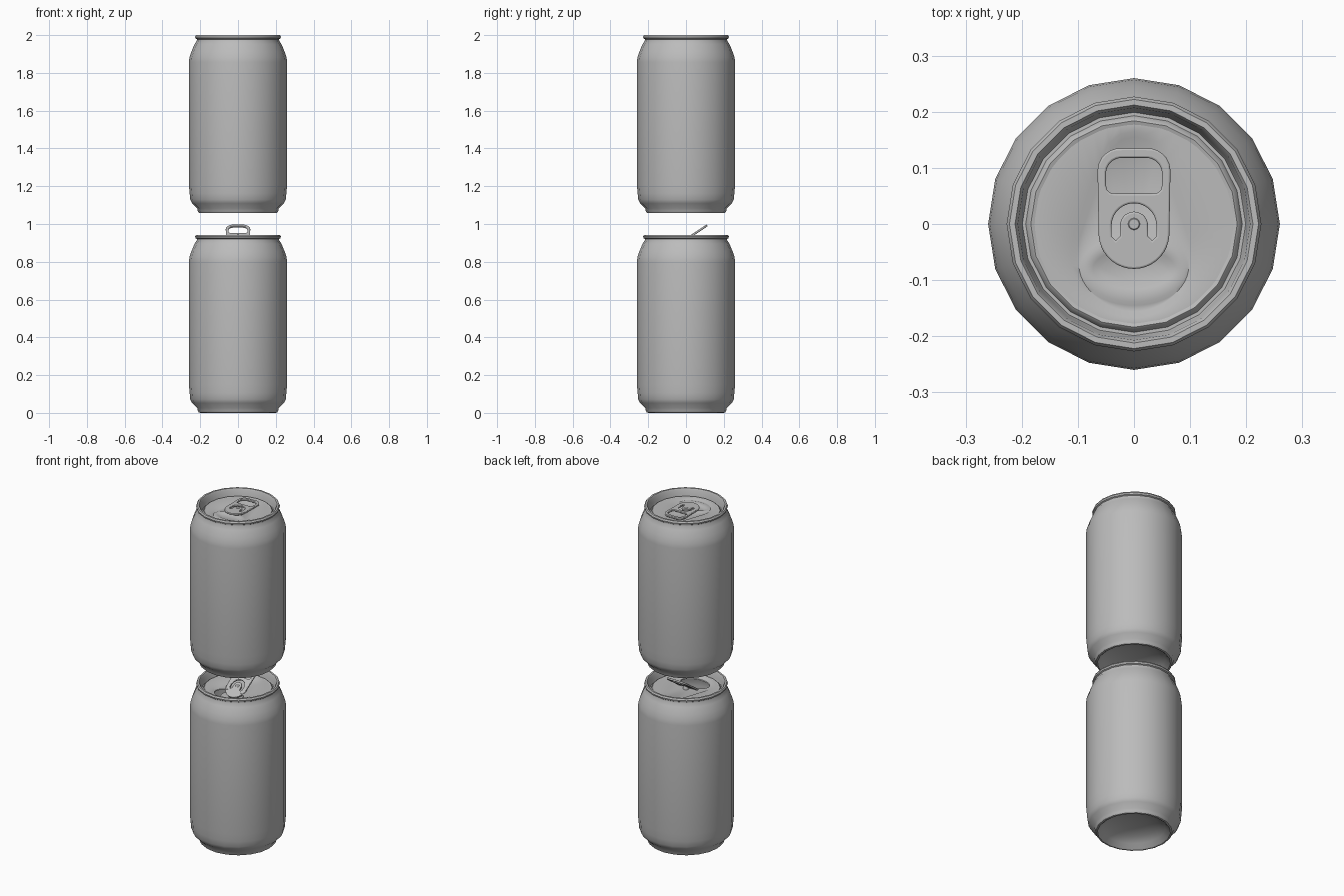
import bpy, bmesh, math
from mathutils import Matrix, Vector

if "Cube" in bpy.data.objects:
    bpy.data.objects.remove(bpy.data.objects["Cube"])

SIDES, RAYS = 20, 64
H = 0.943            # can height
LID = 0.906          # lid panel height inside a can

metal = bpy.data.materials.new("aluminium_grey")
metal.diffuse_color = (0.5, 0.5, 0.5, 1)
metal.use_nodes = True
metal.node_tree.nodes["Principled BSDF"].inputs["Base Color"].default_value = metal.diffuse_color


def finish(ob, angle=40):
    ob.data.materials.clear()
    ob.data.materials.append(metal)
    bpy.ops.object.select_all(action='DESELECT')
    ob.select_set(True)
    bpy.context.view_layer.objects.active = ob
    bpy.ops.object.shade_smooth_by_angle(angle=math.radians(angle))
    return ob


def loft(name, rings, cap=False, z=0.0):
    """Skin a list of equal-length closed rings; one-point rings are poles."""
    bm = bmesh.new()
    loops = [[bm.verts.new(p) for p in ring] for ring in rings]
    for a, b in zip(loops, loops[1:]):
        n = max(len(a), len(b))
        for i in range(n):
            j = (i + 1) % n
            if len(a) == 1:
                bm.faces.new((a[0], b[j], b[i]))
            else:
                bm.faces.new((a[i], a[j], b[j], b[i]))
    if cap:
        bm.faces.new(loops[-1])
    me = bpy.data.meshes.new(name)
    bm.to_mesh(me)
    bm.free()
    ob = bpy.data.objects.new(name, me)
    bpy.context.collection.objects.link(ob)
    ob.location.z = z
    return finish(ob)


def circle(r, z, n=SIDES):
    if r == 0:
        return [(0, 0, z)]
    return [(r * math.cos(math.tau * i / n), r * math.sin(math.tau * i / n), z) for i in range(n)]


def hull(circles, cy, n=RAYS):
    """Outline of the hull around circles (x, y, r), by rays from (0, cy)."""
    pts = []
    for i in range(n):
        d = Vector((math.cos(math.tau * i / n), math.sin(math.tau * i / n)))
        best = 0
        for a in circles:
            for b in circles:
                for k in range(41):
                    t = k / 40
                    x, y, r = (p + (q - p) * t for p, q in zip(a, b))
                    c = Vector((x, y - cy))
                    proj = c.dot(d)
                    disc = proj * proj - c.length_squared + r * r
                    if disc >= 0:
                        best = max(best, proj + math.sqrt(disc))
        pts.append((d.x * best, cy + d.y * best))
    return pts


def ellipse(rx, ry, cy, n=RAYS):
    return [(rx * math.cos(math.tau * i / n), cy + ry * math.sin(math.tau * i / n)) for i in range(n)]


def lift(pts, z):
    return [(x, y, z) for x, y in pts]


# can wall, from the domed base round the outside to the lid's edge
PROFILE = [(0, .066), (.07, .062), (.13, .048), (.17, .026), (.19, .005), (.198, 0),
           (.207, .002), (.213, .012), (.216, .026), (.243, .052), (.253, .072),
           (.256, .105), (.26, .15), (.26, .8), (.257, .825), (.247, .855), (.23, .895),
           (.218, .914), (.218, .921), (.225, .925), (.227, .934), (.222, .943),
           (.212, .943), (.207, .935), (.203, .905), (.199, .894), (.193, .894),
           (.188, .905), (.184, .908), (.178, LID), (.166, LID - .004)]

# pressed outlines of the lid
CY = -0.075
EDGE = hull([(0, 0, .177)], CY)
DROP = hull([(0, .105, .06), (0, -.055, .112)], CY)
DROP_IN = hull([(0, .105, .05), (0, -.055, .101)], CY)
HOLE_OUT = ellipse(.097, .0625, -.0825)

# pull tab outlines
TAB = hull([(0, -.017, .063), (-.025, .095, .04), (.025, .095, .04)], .03)
FINGER = hull([(-.022, .09, .028), (.022, .09, .028), (-.036, .068, .014), (.036, .068, .014)], .085, 40)


def slit():
    """U-shaped cut round the rivet tongue."""
    arc = [math.pi * i / 14 for i in range(15)]
    outer = [(.04 * math.cos(a), -.003 + .04 * math.sin(a)) for a in arc]
    inner = [(.025 * math.cos(a), -.003 + .025 * math.sin(a)) for a in reversed(arc)]
    return outer + [(-.04, -.022), (-.0325, -.029), (-.025, -.022)] + inner + \
        [(.025, -.022), (.0325, -.029), (.04, -.022)]


def pull_tab(name, z, tilt):
    cu = bpy.data.curves.new(name, 'CURVE')
    cu.dimensions, cu.fill_mode = '2D', 'BOTH'
    cu.extrude, cu.bevel_depth, cu.bevel_resolution, cu.offset = .002, .0035, 2, -.0035
    for pts in (TAB, FINGER, slit()):
        sp = cu.splines.new('POLY')
        sp.points.add(len(pts) - 1)
        for p, (x, y) in zip(sp.points, pts):
            p.co = (x, y, 0, 1)
        sp.use_cyclic_u = True
    ob = bpy.data.objects.new(name, cu)
    bpy.context.collection.objects.link(ob)
    bpy.ops.object.select_all(action='DESELECT')
    ob.select_set(True)
    bpy.context.view_layer.objects.active = ob
    bpy.ops.object.convert(target='MESH')
    ob = bpy.context.view_layer.objects.active
    ob.location.z = z
    ob.rotation_euler.x = math.radians(tilt)
    finish(ob)


def can(prefix, z, opened):
    loft(prefix + "_can_wall", [circle(r, h) for r, h in PROFILE], z=z)
    # lid panel with the pressed drop and the mouth ring
    rings = [lift(EDGE, LID), lift(DROP, LID), lift(DROP_IN, LID - .006), lift(HOLE_OUT, LID - .006)]
    if opened:
        rings += [lift(ellipse(.088, .056, -.086), LID - .006), lift(ellipse(.086, .054, -.086), LID - .011)]
    else:
        rings += [lift(ellipse(.09, .056, -.0825), LID - .003), lift(ellipse(.073, .036, -.08), LID - .006),
                  lift(ellipse(.06, .026, -.08), LID - .011)]
    loft(prefix + "_lid", rings, cap=not opened, z=z)
    # rivet holding the tab
    loft(prefix + "_rivet", [circle(.016, LID - .007), circle(.014, LID + .014),
                             circle(.009, LID + .019)], cap=True, z=z)
    pull_tab(prefix + "_pull_tab", z + LID + .012, 34 if opened else 0)
    if opened:
        # mouth flap pushed down into the can, hinged at the rear of the hole
        flap = loft("open_mouth_flap", [lift(ellipse(.08, .05, -.05), 0), lift(ellipse(.07, .042, -.05), -.003)],
                    cap=True)
        flap.location = (0, -.035, z + LID - .012)
        flap.rotation_euler.x = math.radians(65)


can("closed", 2 - H, False)
can("open", 0, True)

# make all lofted surfaces face outward / upward
for ob in bpy.context.scene.objects:
    if ob.name.endswith("wall"):
        bm = bmesh.new()
        bm.from_mesh(ob.data)
        bmesh.ops.recalc_face_normals(bm, faces=bm.faces)
        top = max(bm.faces, key=lambda f: f.calc_center_median().xy.length)
        if top.normal.xy.dot(top.calc_center_median().xy) < 0:
            bmesh.ops.reverse_faces(bm, faces=bm.faces)
        bm.to_mesh(ob.data)
        bm.free()
